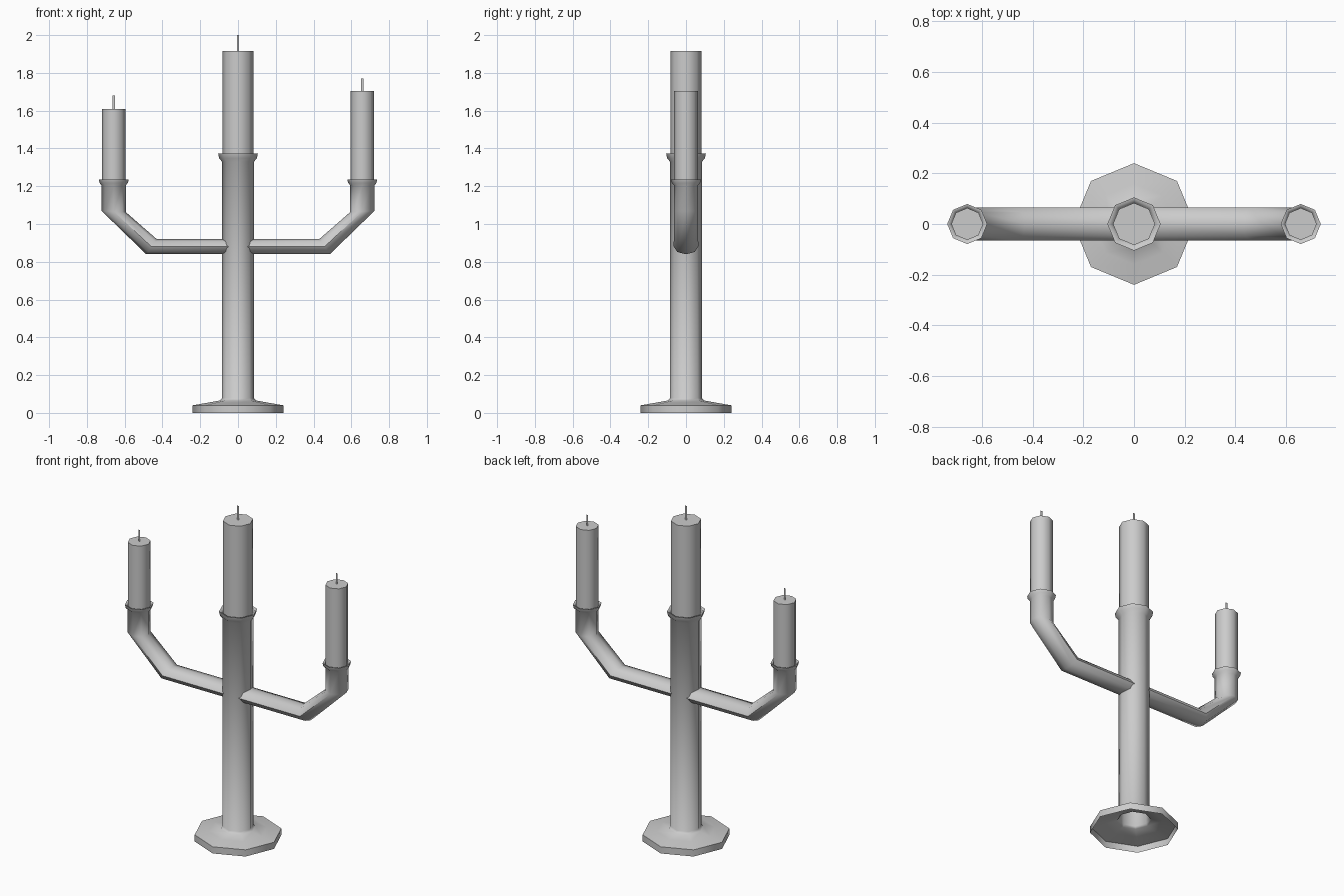
import bpy, bmesh, math

if "Cube" in bpy.data.objects:
    bpy.data.objects.remove(bpy.data.objects["Cube"])

SIDES = 8


def loft(name, rings, side=1, cap_top=False):
    """Skin octagonal rings; each ring is (centre x, centre z, axis x, axis z, y radius)."""
    bm = bmesh.new()
    loops = []
    for cx, cz, ux, uz, ry in rings:
        loop = []
        for k in range(SIDES):
            a = 2 * math.pi * k / SIDES
            c, s = math.cos(a), math.sin(a)
            loop.append(bm.verts.new((side * (cx + ux * c), side * ry * s, cz + uz * c)))
        loops.append(loop)
    for low, high in zip(loops, loops[1:]):
        for k in range(SIDES):
            n = (k + 1) % SIDES
            bm.faces.new((low[k], low[n], high[n], high[k]))
    if cap_top:
        bm.faces.new(loops[-1])
    return finish(name, bm)


def finish(name, bm):
    mesh = bpy.data.meshes.new(name)
    bm.to_mesh(mesh)
    bm.free()
    obj = bpy.data.objects.new(name, mesh)
    bpy.context.collection.objects.link(obj)
    bpy.ops.object.select_all(action='DESELECT')
    obj.select_set(True)
    bpy.context.view_layer.objects.active = obj
    bpy.ops.object.shade_smooth_by_angle(angle=math.radians(55))
    return obj


def turned(profile, x=0):
    """Turn (radius, z) points into upright rings."""
    return [(x, z, r, 0, r) for r, z in profile]


def candle(prefix, x, radius, bottom, top, tip):
    loft(prefix + "_candle", turned([(radius, bottom), (radius, top)], x), cap_top=True)
    # Flat wick
    bm = bmesh.new()
    w = 0.006
    bm.faces.new([bm.verts.new((x + dx, 0, z)) for dx, z in
                  ((-w, top), (w, top), (w, tip), (-w, tip))])
    finish(prefix + "_wick", bm)


# Hollow foot, stem and central cup
loft("stand", turned([(0.24, 0), (0.24, 0.04), (0.16, 0.054), (0.095, 0.066), (0.085, 0.078),
                      (0.085, 1.33), (0.1, 1.348), (0.105, 1.372), (0.095, 1.37), (0.083, 1.352)]))
candle("centre", 0, 0.083, 1.34, 1.915, 2.0)

# Arms: flattened where horizontal, round where upright, ending in a cup
for prefix, side, top, tip in (("left", -1, 1.61, 1.68), ("right", 1, 1.705, 1.77)):
    path = [(0.05, 0.88, 0, -0.04, 0.065),
            (0.458, 0.88, 0.028, -0.04, 0.065),
            (0.658, 1.066, 0.064, 0.003, 0.064)]
    cup = turned([(0.064, 1.205), (0.075, 1.217), (0.079, 1.235), (0.072, 1.234), (0.063, 1.22)], 0.658)
    loft(prefix + "_arm", path + cup, side)
    candle(prefix, side * 0.658, 0.063, 1.21, top, tip)
